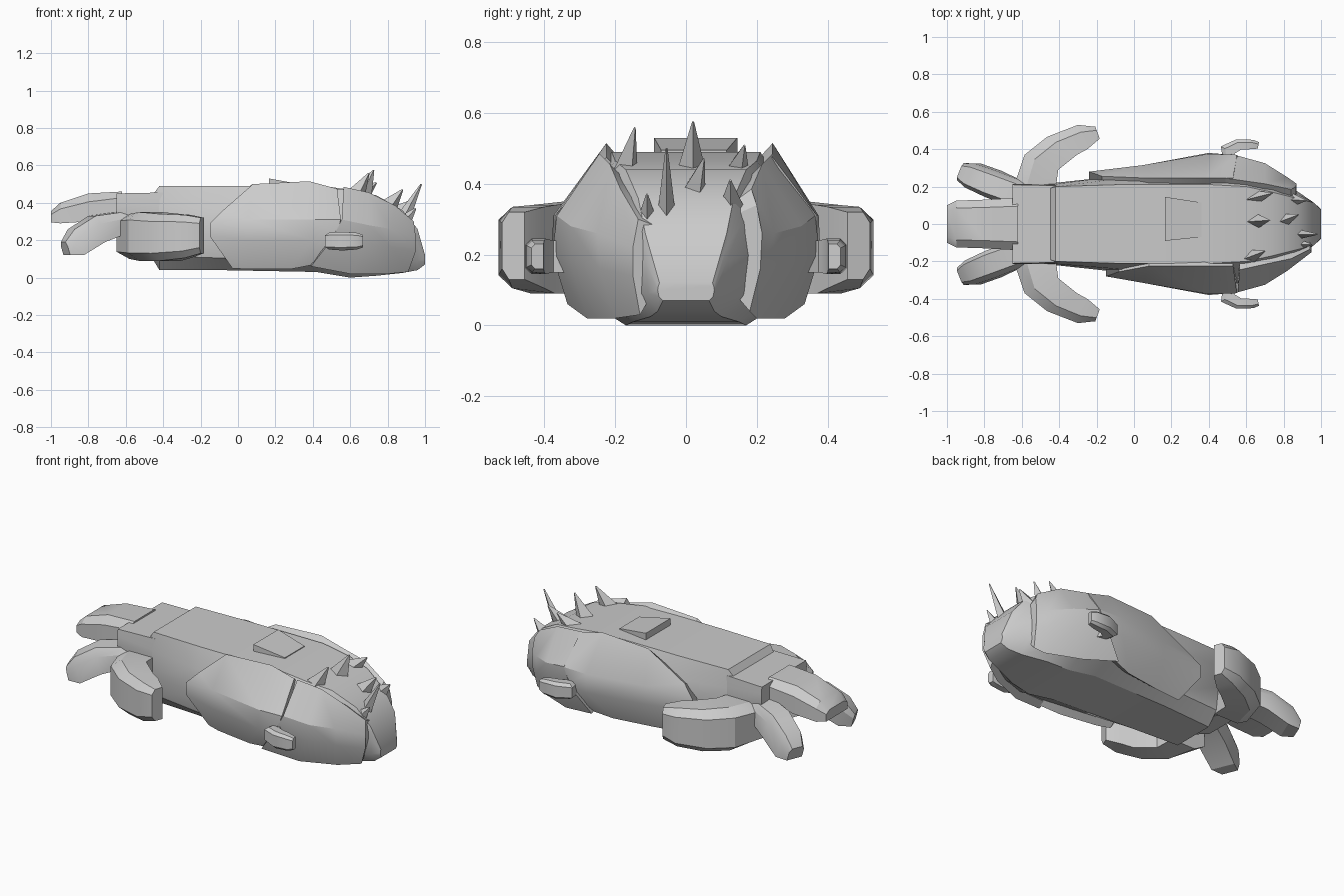
import bpy, bmesh, math
from mathutils import Vector


def finish(name, bm):
    bmesh.ops.recalc_face_normals(bm, faces=bm.faces[:])
    me = bpy.data.meshes.new(name)
    bm.to_mesh(me)
    bm.free()
    me.shade_smooth()
    me.set_sharp_from_angle(angle=math.radians(28))
    ob = bpy.data.objects.new(name, me)
    bpy.context.scene.collection.objects.link(ob)
    return ob


def loft(name, rings):
    """Skin a list of equal-length closed rings and cap both ends."""
    bm = bmesh.new()
    vs = [[bm.verts.new(p) for p in r] for r in rings]
    n = len(vs[0])
    for a, b in zip(vs, vs[1:]):
        for i in range(n):
            j = (i + 1) % n
            bm.faces.new((a[i], a[j], b[j], b[i]))
    bm.faces.new(vs[0])
    bm.faces.new(vs[-1])
    return finish(name, bm)


def fin(name, stations, side=1):
    """Sweep a flat slab with a chamfered outer face; station = centre, u, v."""
    sec = [(-1, -1), (-1, .4), (-.68, 1), (.68, 1), (1, .4), (1, -1)]
    rings = []
    for c, u, v in stations:
        c, u, v = Vector(c), Vector(u), Vector(v)
        pts = [c + u * a + v * b for a, b in sec]
        rings.append([(p.x, p.y * side, p.z) for p in pts])
    return loft(name, rings)


def shell(name, cols, side, depth=.05):
    """Armour plate: columns of outer points thickened toward the body axis."""
    rings = []
    for col in cols:
        outer = [Vector(p) for p in col]
        inner = [p + (Vector((p.x, 0, .25)) - p).normalized() * depth for p in outer]
        rings.append([(p.x, p.y * side, p.z) for p in outer + inner[::-1]])
    return loft(name, rings)


def spike(name, base, tip, r):
    """Four-sided shard from base to tip."""
    base, tip = Vector(base), Vector(tip)
    d = tip - base
    bm = bmesh.new()
    bmesh.ops.create_cone(bm, cap_ends=True, segments=4, radius1=r, radius2=.004,
                          depth=d.length)
    bmesh.ops.scale(bm, vec=(.75, 1.1, 1), verts=bm.verts[:])
    bm.transform(d.to_track_quat('Z', 'Y').to_matrix().to_4x4())
    bmesh.ops.translate(bm, verts=bm.verts[:], vec=(base + tip) / 2)
    return finish(name, bm)


def body_ring(x, wt, zt, wm, zm, wb, zb):
    half = [(wt, zt),
            (wt + (wm - wt) * .65, zt + (zm - zt) * .45),
            (wm, zm),
            (wb + (wm - wb) * .75, zb + (zm - zb) * .36),
            (wb, zb)]
    return [(x, y, z) for y, z in half] + [(x, -y, z) for y, z in half[::-1]]


# main hull, tail to nose
loft("body", [body_ring(*s) for s in (
    (-.45, .19, .45, .20, .25, .12, .09),
    (-.42, .20, .49, .22, .25, .13, .04),
    (-.10, .21, .49, .255, .22, .15, .04),
    (.42, .21, .49, .335, .20, .17, .03),
    (.60, .20, .465, .32, .20, .17, .0),
    (.74, .17, .44, .26, .18, .15, .01),
    (.88, .135, .36, .17, .20, .10, .025),
    (.96, .115, .26, .115, .18, .08, .04),
    (1.0, .075, .12, .08, .10, .065, .07))])

# tail block
loft("tail_block", [body_ring(*s) for s in (
    (-.65, .21, .45, .215, .36, .14, .20),
    (-.40, .205, .455, .215, .30, .13, .10))])

# raised wedge on the back
loft("back_wedge", [
    [(.165, -.09, .46), (.165, .145, .46), (.165, .145, .53), (.165, -.09, .53)],
    [(.36, -.07, .46), (.36, .115, .46), (.36, .115, .495), (.36, -.07, .495)]])

# rear centre fin
fin("tail_fin_centre", [
    ((-.62, 0, .405), (0, .14, 0), (0, 0, .055)),
    ((-.80, 0, .375), (0, .13, 0), (0, 0, .075)),
    ((-.95, 0, .345), (0, .125, 0), (0, 0, .055)),
    ((-1.0, 0, .325), (0, .10, 0), (0, 0, .03))])

for side, tag in ((1, "left"), (-1, "right")):
    # splayed rear fins
    fin("tail_fin_" + tag, [
        ((-.60, .15, .30), (.03, .068, 0), (0, 0, .055)),
        ((-.76, .215, .26), (.03, .07, 0), (-.02, 0, .07)),
        ((-.87, .26, .19), (.027, .064, 0), (-.022, 0, .068)),
        ((-.925, .28, .155), (.018, .045, 0), (-.01, 0, .035))], side)
    # curved swept wings
    fin("wing_" + tag, [
        ((-.535, .18, .22), (0, 0, .12), (-.115, 0, 0)),
        ((-.495, .33, .22), (0, 0, .13), (-.09, .04, 0)),
        ((-.385, .418, .215), (0, 0, .125), (-.08, .048, 0)),
        ((-.275, .465, .22), (0, 0, .115), (-.025, .065, 0)),
        ((-.195, .488, .225), (0, 0, .095), (-.012, .032, 0))], side)
    # small cheek fins
    fin("cheek_fin_" + tag, [
        ((.52, .33, .195), (0, 0, .045), (-.045, .01, 0)),
        ((.50, .395, .195), (0, 0, .045), (-.035, .02, 0)),
        ((.56, .425, .195), (0, 0, .05), (-.012, .028, 0)),
        ((.63, .425, .195), (0, 0, .045), (.008, .025, 0)),
        ((.665, .42, .195), (0, 0, .035), (.003, .017, 0))], side)
    # flank plates, the left one reaching further back
    b, t = (-.09, .02) if side > 0 else (0, 0)
    shell("flank_plate_" + tag, [
        [(-.08 + b, .255, .36), (-.15 + b, .28, .29), (-.15 + b, .28, .22), (-.03 + b, .235, .05)],
        [(.08, .225 + t, .50), (.05, .315, .31), (.05, .315, .20), (.05, .255, .045)],
        [(.38, .225 + t, .515), (.40, .375, .31), (.40, .38, .20), (.28, .29, .045)],
        [(.53, .225 + t, .475), (.55, .37, .31), (.52, .37, .22), (.41, .32, .07)]], side)
    # cheek plates, the right one reaching further forward
    x0 = .49 if side > 0 else .565
    cheek = [
        [(x0, .245, .485), (.555, .365, .31), (.50, .378, .20), (.39, .335, .06)],
        [(.70, .215, .455), (.70, .325, .28), (.68, .325, .18), (.60, .28, .02)],
        [(.84, .185, .385), (.82, .25, .26), (.82, .245, .16), (.80, .20, .02)]]
    if side < 0:
        cheek.append([(.94, .135, .30), (.95, .15, .22), (.95, .15, .14), (.91, .13, .03)])
    else:
        cheek.append([(.865, .20, .34), (.87, .215, .26), (.87, .21, .16), (.86, .18, .04)])
    shell("cheek_plate_" + tag, cheek, side)

# crown of spikes on the head
for i, (base, tip, r) in enumerate((
        ((.62, -.175, .42), (.70, -.145, .558), .055),
        ((.65, .015, .42), (.725, .02, .575), .06),
        ((.64, .14, .42), (.74, .165, .508), .055),
        ((.88, -.055, .31), (.98, -.055, .50), .035),
        ((.80, .02, .37), (.88, .05, .47), .05),
        ((.83, .13, .32), (.92, .125, .41), .055),
        ((.88, -.11, .29), (.95, -.11, .37), .04))):
    spike(f"head_spike_{i + 1}", base, tip, r)
